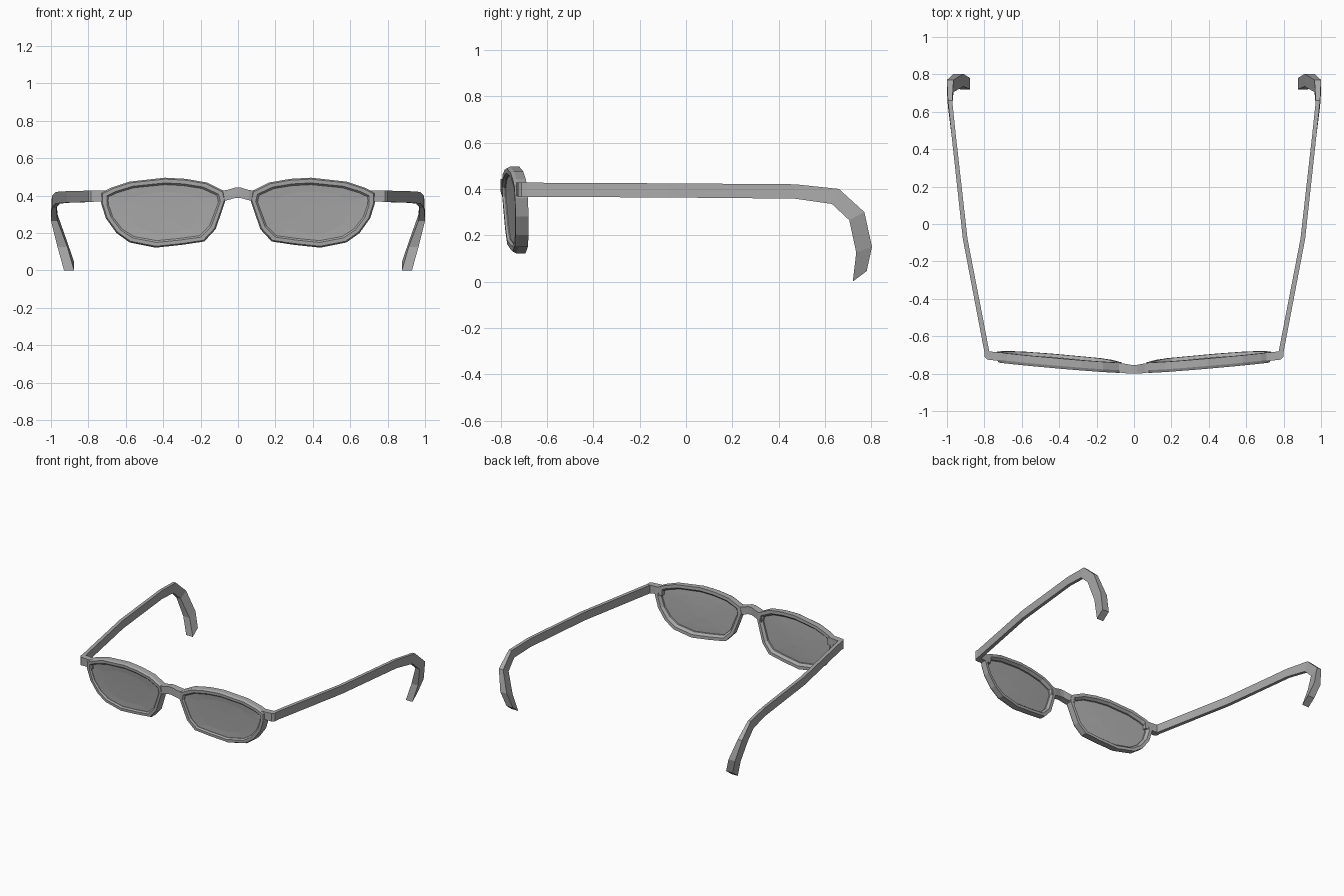
import bpy
import bmesh

if "Cube" in bpy.data.objects:
    bpy.data.objects.remove(bpy.data.objects["Cube"])

grey = bpy.data.materials.new("plain grey")
grey.use_nodes = True
tone = (0.4, 0.4, 0.4, 1)
grey.diffuse_color = tone
grey.node_tree.nodes["Principled BSDF"].inputs["Base Color"].default_value = tone

# Outer outline of one rim, as (x, z)
OUTLINE = [(.065, .38), (.075, .425), (.165, .47), (.28, .49), (.39, .496),
           (.58, .475), (.68, .442), (.732, .415), (.732, .36), (.707, .28),
           (.65, .2), (.58, .15), (.44, .122), (.3, .137), (.18, .155),
           (.12, .22), (.085, .32)]
CENTRE_X, CENTRE_Z = .395, .31


def finish(name, bm, side):
    """Turn a bmesh into a flat shaded object on the chosen side."""
    for v in bm.verts:
        v.co.x *= side
    bmesh.ops.recalc_face_normals(bm, faces=bm.faces)
    mesh = bpy.data.meshes.new(name)
    bm.to_mesh(mesh)
    bm.free()
    mesh.materials.append(grey)
    obj = bpy.data.objects.new(name, mesh)
    bpy.context.collection.objects.link(obj)


def loft(name, rings, side=1, closed=False):
    """Skin a series of rings that have equal point counts."""
    bm = bmesh.new()
    loops = [[bm.verts.new(p) for p in ring] for ring in rings]
    pairs = list(zip(loops, loops[1:]))
    if closed:
        pairs.append((loops[-1], loops[0]))
    for a, b in pairs:
        for i in range(len(a)):
            j = (i + 1) % len(a)
            bm.faces.new((a[i], a[j], b[j], b[i]))
    if not closed:
        bm.faces.new(loops[0])
        bm.faces.new(loops[-1])
    finish(name, bm, side)


def rim_ring(sx, sz, depth):
    """Scaled outline laid on the swept back, slightly tilted lens plane."""
    ring = []
    for x, z in OUTLINE:
        px = CENTRE_X + (x - CENTRE_X) * sx
        pz = CENTRE_Z + (z - CENTRE_Z) * sz
        ring.append((px, -.772 + .085 * px + .06 * (.4 - pz) + depth, pz))
    return ring


def box_ring(x, y0, y1, z0, z1):
    return [(x, y0, z0), (x, y1, z0), (x, y1, z1), (x, y0, z1)]


# Arm stations: outer x, inner x, top/outer (y, z), bottom/inner (y, z)
ARM = [(.797, .77, -.7, .427, -.7, .366),
       (.915, .89, -.08, .424, -.08, .363),
       (.975, .952, .47, .42, .47, .358),
       (.995, .972, .66, .40, .63, .335),
       (1, .965, .77, .30, .705, .265),
       (.965, .912, .803, .15, .735, .125),
       (.93, .876, .78, .045, .72, 0)]

for label, side in (("left", 1), ("right", -1)):
    # Rim with a chamfered front and a small inner ledge
    loft(label + "_rim", [rim_ring(1, 1, .025), rim_ring(1, 1, -.015),
                          rim_ring(.975, .96, -.03), rim_ring(.91, .85, -.03),
                          rim_ring(.88, .8, -.02), rim_ring(.88, .8, .008),
                          rim_ring(.93, .88, .025)], side, closed=True)

    # Thin lens set close to the front of the rim
    loft(label + "_lens", [rim_ring(.2, .2, -.012), rim_ring(.6, .6, -.013),
                           rim_ring(.89, .81, -.016), rim_ring(.89, .81, -.004),
                           rim_ring(.6, .6, -.002), rim_ring(.2, .2, 0)], side)

    # End piece joining the rim to the arm
    loft(label + "_end_piece", [box_ring(.68, -.735, -.69, .37, .427),
                                box_ring(.74, -.73, -.685, .37, .427),
                                box_ring(.785, -.725, -.68, .366, .427),
                                box_ring(.8, -.71, -.68, .366, .427)], side)

    # Arm with its hooked ear tip
    loft(label + "_arm", [[(xo, yt, zt), (xi, yt, zt), (xi, yb, zb), (xo, yb, zb)]
                          for xo, xi, yt, zt, yb, zb in ARM], side)

# Arched bridge between the rims
half = [(.1, -.785, -.74, .36, .425), (.06, -.797, -.745, .375, .43),
        (.015, -.8, -.753, .387, .443)]
stations = half + [(-s[0],) + s[1:] for s in reversed(half)]
loft("bridge", [box_ring(*s) for s in stations])
